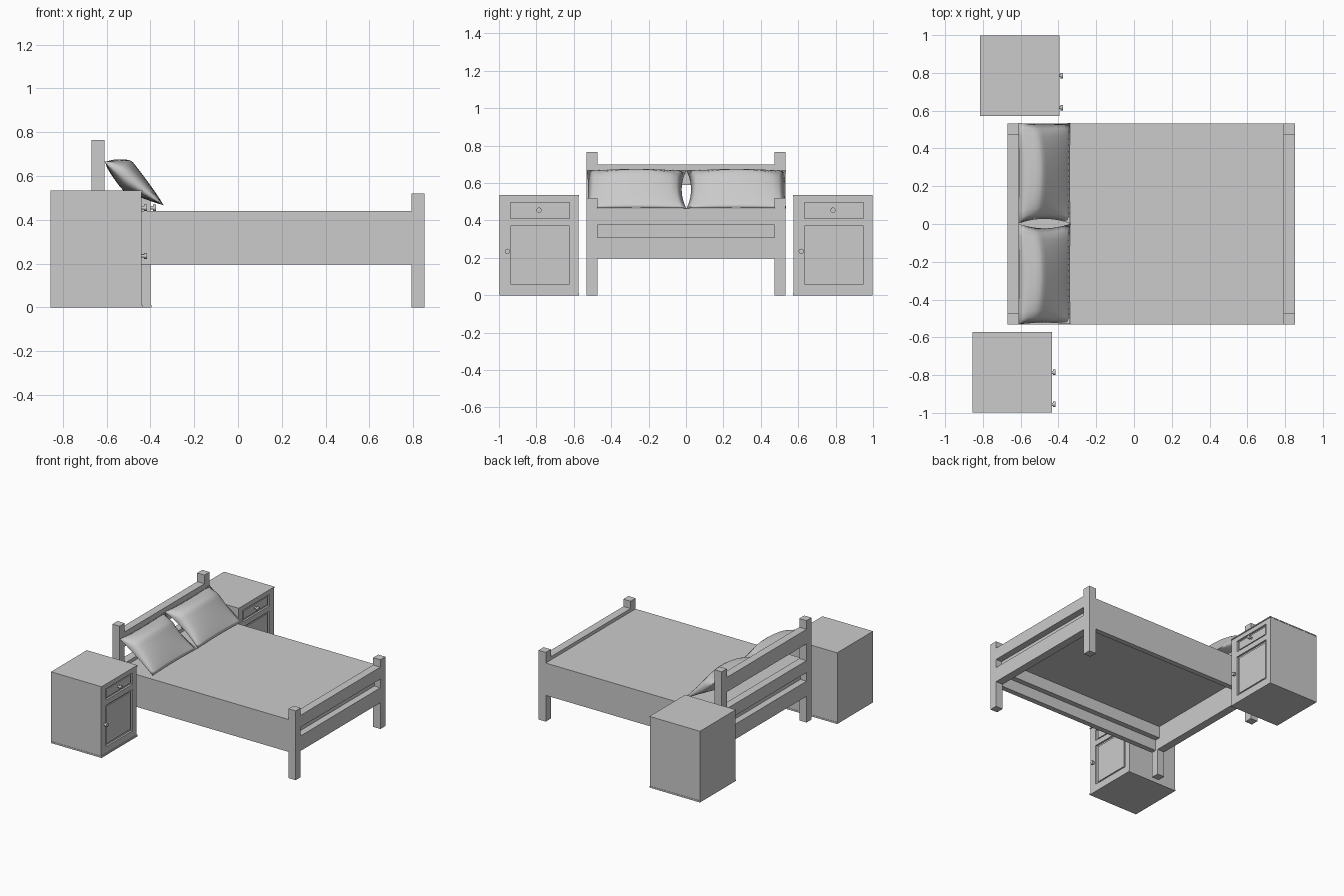
import bpy, bmesh, math
from mathutils import Matrix, Vector

cube = bpy.data.objects.get("Cube")
if cube:
    bpy.data.objects.remove(cube, do_unlink=True)

grey = bpy.data.materials.new("plain_grey")
grey.use_nodes = True
COLOUR = (0.6, 0.6, 0.6, 1)
grey.diffuse_color = COLOUR
grey.node_tree.nodes["Principled BSDF"].inputs["Base Color"].default_value = COLOUR


def finish(name, bm, smooth=False):
    bmesh.ops.recalc_face_normals(bm, faces=bm.faces)
    for f in bm.faces:
        f.smooth = smooth
    mesh = bpy.data.meshes.new(name)
    bm.to_mesh(mesh)
    bm.free()
    mesh.materials.append(grey)
    ob = bpy.data.objects.new(name, mesh)
    bpy.context.collection.objects.link(ob)
    return ob


def add_box(bm, x, y, z):
    """Box given as three (low, high) ranges."""
    size = [b - a for a, b in (x, y, z)]
    mid = [(a + b) / 2 for a, b in (x, y, z)]
    bmesh.ops.create_cube(bm, size=1, matrix=Matrix.Translation(mid) @ Matrix.Diagonal((*size, 1)))


def boxes(name, *ranges):
    bm = bmesh.new()
    for r in ranges:
        add_box(bm, *r)
    return finish(name, bm)


# Bed dimensions
HALF, POST = 0.533, 0.06
INNER = HALF - POST
HEAD, FOOT = (-0.67, -0.61), (0.792, 0.852)
SPAN = (-INNER, INNER)

# Posts and slotted end boards
for name, x, top in (("head", HEAD, 0.765), ("foot", FOOT, 0.52)):
    for side, y in (("left", (INNER, HALF)), ("right", (-HALF, -INNER))):
        boxes(f"{name}_post_{side}", (x, y, (0, top)))
    boxes(f"{name}_lower_rail", (x, SPAN, (0.197, 0.31)))
    boxes(f"{name}_middle_rail", (x, SPAN, (0.375, 0.465)))
    back = (x[1] - 0.01, x[1]) if name == "head" else (x[0], x[0] + 0.01)
    boxes(f"{name}_slot_back", (back, SPAN, (0.31, 0.375)))
boxes("head_top_rail", (HEAD, SPAN, (0.59, 0.70)))

# Side rails with inner ledges, and mattress
LENGTH = (HEAD[1], FOOT[0])
RAIL = HALF - 0.04
LEDGE = RAIL - 0.04
boxes("side_rail_left", (LENGTH, (RAIL, HALF), (0.197, 0.44)))
boxes("side_rail_right", (LENGTH, (-HALF, -RAIL), (0.197, 0.44)))
boxes("ledge_left", (LENGTH, (LEDGE, RAIL), (0.28, 0.37)))
boxes("ledge_right", (LENGTH, (-RAIL, -LEDGE), (0.28, 0.37)))
boxes("mattress", (LENGTH, (-RAIL, RAIL), (0.37, 0.44)))


# Pillows: puffed sheets, fullest near the top, leaning on the headboard
def puff(u, w, peak):
    if u < peak:
        along = max(0, (u + 1) / (peak + 1)) ** 0.7
    else:
        along = max(0, (1 - u) / (1 - peak)) ** 0.85
    return along * max(0, 1 - w * w) ** 0.45


def pillow(name, y, inner):
    bm = bmesh.new()
    place = Matrix.Translation((-0.474, y, 0.566)) @ Matrix.Rotation(math.radians(36.5), 4, 'Y')
    for thick, peak in ((0.078, -0.45), (-0.056, -0.15)):
        res = bmesh.ops.create_grid(bm, x_segments=16, y_segments=16, size=1)
        for v in res["verts"]:
            u, w = v.co.x, v.co.y
            pinch = 0.09 if w * inner > 0 else 0.03
            v.co = place @ Vector((0.17 * u * (1 - 0.03 * (1 - w * w)),
                                   0.266 * w * (1 - pinch * (1 - u * u)),
                                   thick * puff(u, w, peak)))
    bmesh.ops.remove_doubles(bm, verts=bm.verts, dist=0.0005)
    finish(name, bm, True)


pillow("pillow_left", 0.269, -1)
pillow("pillow_right", -0.265, 1)


# Round knob on a short neck, pointing to +x
def knob(name, x, y, z, neck):
    bm = bmesh.new()
    turn = Matrix.Rotation(math.pi / 2, 4, 'Y')
    for radius, start, depth in ((0.008, 0, neck), (0.014, neck, 0.014)):
        bmesh.ops.create_cone(bm, cap_ends=True, segments=16, radius1=radius, radius2=radius, depth=depth,
                              matrix=Matrix.Translation((x + start + depth / 2, y, z)) @ turn)
    finish(name, bm)


# Nightstands: carcass, front frame around a drawer and a door, thin top and base
def nightstand(name, x0, y0):
    w, front = 0.425, x0 + 0.415
    y1 = y0 + w
    face = (front - 0.014, front)
    ya, yb = y0 + 0.06, y1 - 0.05
    boxes(name + "_body", ((x0, face[0]), (y0 + 0.002, y1 - 0.002), (0.01, 0.527)))
    boxes(name + "_front_frame",
          (face, (y0 + 0.002, ya), (0.01, 0.527)),
          (face, (yb, y1 - 0.002), (0.01, 0.527)),
          (face, (ya, yb), (0.01, 0.06)),
          (face, (ya, yb), (0.37, 0.41)),
          (face, (ya, yb), (0.495, 0.527)))
    panel = (face[0], front - 0.007)
    boxes(name + "_drawer_panel", (panel, (ya + 0.015, yb - 0.015), (0.422, 0.483)))
    boxes(name + "_door_panel", (panel, (ya + 0.015, yb - 0.015), (0.075, 0.355)))
    plate = (x0, front + 0.005)
    boxes(name + "_top", (plate, (y0, y1), (0.527, 0.535)))
    boxes(name + "_base", (plate, (y0, y1), (0, 0.012)))
    knob(name + "_drawer_knob", front - 0.007, (y0 + y1) / 2, 0.455, 0.018)
    knob(name + "_door_knob", front, y0 + 0.043, 0.235, 0.01)


nightstand("nightstand_left", -0.815, 0.573)
nightstand("nightstand_right", -0.855, -0.998)
